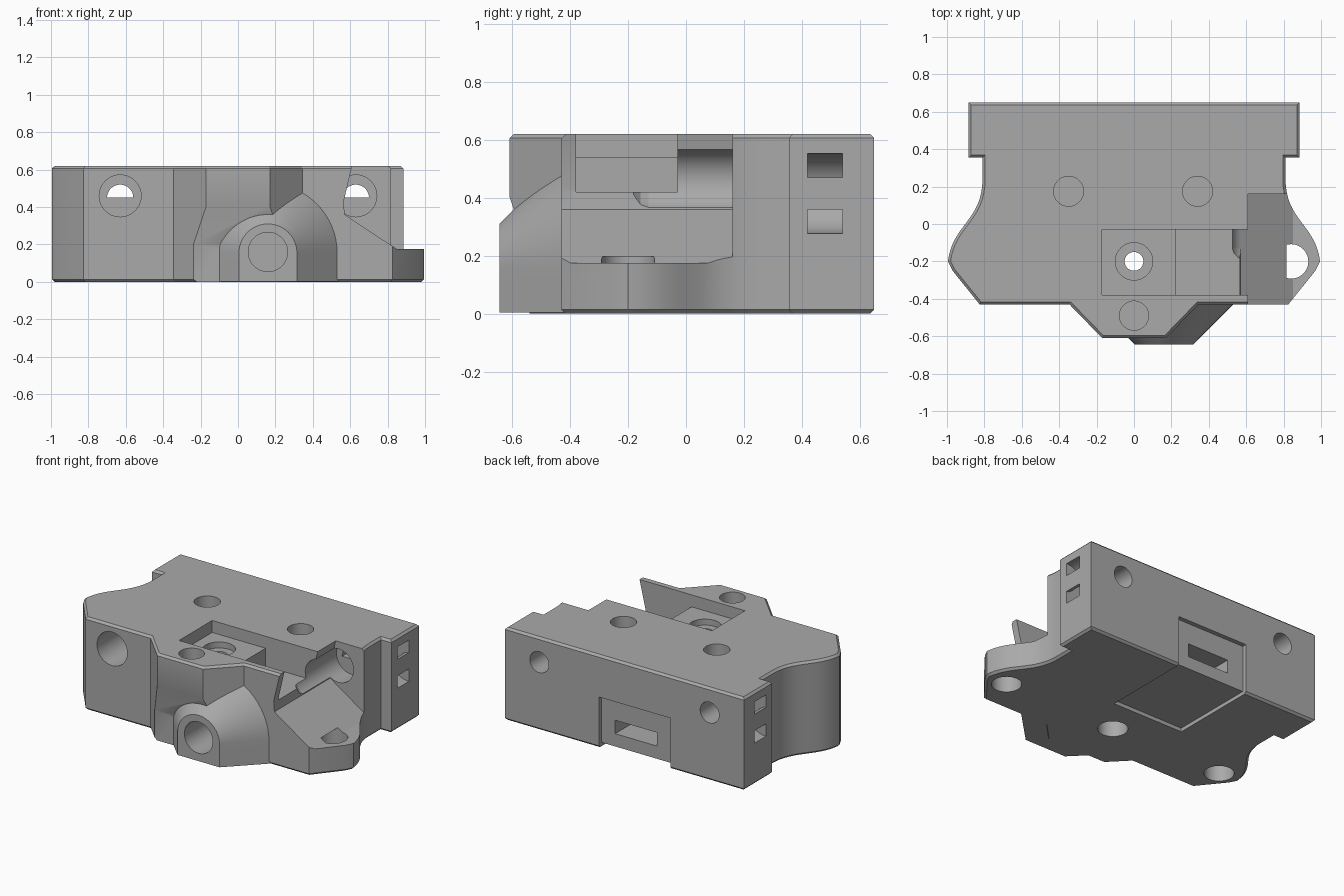
import bpy, bmesh
from math import sin, cos, pi
from mathutils import Vector

if "Cube" in bpy.data.objects:
    bpy.data.objects.remove(bpy.data.objects["Cube"], do_unlink=True)

grey = bpy.data.materials.new("mid grey")
grey.use_nodes = True
grey.diffuse_color = (0.4, 0.4, 0.4, 1)
grey.node_tree.nodes["Principled BSDF"].inputs["Base Color"].default_value = (0.4, 0.4, 0.4, 1)


def place(axis, a, b, h):
    return {"z": (a, b, h), "y": (a, h, b), "x": (h, a, b)}[axis]


def loft(name, axis, lower, lo, upper, hi, bevel=0):
    """Solid between two matching outlines lying across an axis."""
    bm = bmesh.new()
    first = [bm.verts.new(place(axis, a, b, lo)) for a, b in lower]
    last = [bm.verts.new(place(axis, a, b, hi)) for a, b in upper]
    caps = [bm.faces.new(first), bm.faces.new(last)]
    n = len(first)
    for i in range(n):
        j = (i + 1) % n
        bm.faces.new((first[i], first[j], last[j], last[i]))
    bmesh.ops.recalc_face_normals(bm, faces=bm.faces)
    if bevel:
        edges = list({e for f in caps for e in f.edges})
        bmesh.ops.bevel(bm, geom=edges, offset=bevel, segments=1, affect="EDGES")
    mesh = bpy.data.meshes.new(name)
    bm.to_mesh(mesh)
    bm.free()
    mesh.materials.append(grey)
    obj = bpy.data.objects.new(name, mesh)
    bpy.context.collection.objects.link(obj)
    return obj


def prism(name, axis, pts, lo, hi, bevel=0):
    return loft(name, axis, pts, lo, pts, hi, bevel)


def box(name, x, y, z):
    return prism(name, "z", [(x[0], y[0]), (x[1], y[0]), (x[1], y[1]), (x[0], y[1])], *z)


def arc(a, b, r, start=0, end=2 * pi, n=48):
    full = end - start > 6.2
    steps = n if full else n + 1
    return [(a + r * cos(start + (end - start) * i / n),
             b + r * sin(start + (end - start) * i / n)) for i in range(steps)]


def bore(axis, a, b, r, lo, hi):
    return prism("bore", axis, arc(a, b, r), lo, hi)


def combine(target, tool, operation="DIFFERENCE"):
    mod = target.modifiers.new("join", "BOOLEAN")
    mod.operation, mod.solver, mod.object = operation, "EXACT", tool
    bpy.context.view_layer.objects.active = target
    bpy.ops.object.modifier_apply(modifier=mod.name)
    bpy.data.objects.remove(tool, do_unlink=True)


# Body outline with curved flanks, mirrored about the centre
flank = []
p0, p1, p2, p3 = [Vector(p) for p in ((0.81, 0.24), (0.81, 0.02), (0.97, 0.0), (0.995, -0.2))]
for i in range(17):
    t = i / 16
    flank.append(tuple(p0 * (1 - t) ** 3 + p1 * 3 * t * (1 - t) ** 2
                       + p2 * 3 * t * t * (1 - t) + p3 * t ** 3))
half = [(0.885, 0.65), (0.885, 0.355), (0.81, 0.355)] + flank
half += [(0.97, -0.25), (0.825, -0.43), (0.345, -0.43), (0.17, -0.61)]
outline = half + [(-x, y) for x, y in reversed(half)]
body = prism("carriage_body", "z", outline, 0, 0.62, 0.014)

# Sloped relief under the front nose
combine(body, prism("nose_relief", "x", [(-0.612, 0.41), (-0.54, 0.2), (-0.54, -0.1),
                                         (-0.8, -0.1), (-0.8, 0.41)], -0.5, 0.5))


# Flared boss with an arched top
def arch(r):
    return [(0.16 + r, 0.003)] + arc(0.16, 0.155, r, 0, pi, 32) + [(0.16 - r, 0.003)]


combine(body, loft("flared_boss", "y", arch(0.155), -0.645, arch(0.385), -0.415), "UNION")
combine(body, bore("y", 0.16, 0.16, 0.105, -0.8, -0.33))

# Sloped ramp cut into the left lobe
combine(body, prism("ramp_cut", "y", [(0.61, 0.8), (0.61, 0.62), (0.565, 0.43), (0.57, 0.36),
                                      (0.85, 0.175), (1.2, 0.175), (1.2, 0.8)], -0.6, 0.16))

# Stepped pocket behind the thin front wall
combine(body, box("shallow_pocket", (-0.17, 0.3), (-0.38, -0.03), (0.54, 0.8)))
combine(body, box("deep_pocket", (0.225, 0.75), (-0.38, -0.03), (0.42, 0.8)))

# Long screw bores, half closed in the middle
for x, front in ((-0.63, -0.6), (0.63, -0.13)):
    combine(body, bore("y", x, 0.46, 0.112, front, 0.3))
    combine(body, prism("half_bore", "y", arc(x, 0.45, 0.07, 0, pi, 24), 0.28, 0.4))
    combine(body, bore("y", x, 0.455, 0.07, 0.36, 0.8))
# Rounded end of the open bore
rounded = [arc(0.63, 0.46, 0.112 * sin(t * pi / 8)) for t in (1, 2, 3, 4)]
for i in range(3):
    y0, y1 = [-0.129 - 0.075 * cos(t * pi / 8) for t in (i + 1, i + 2)]
    combine(body, loft("bore_end", "y", rounded[i], y0, rounded[i + 1], y1 + 0.001))

# Vertical holes in the top
for x, y, r, floor in ((-0.35, 0.175, 0.08, 0.4), (0.34, 0.175, 0.08, 0.4),
                       (0, -0.49, 0.078, 0.42), (0, -0.2, 0.1, 0.5)):
    combine(body, bore("z", x, y, r, floor, 0.8))
combine(body, bore("z", 0, -0.2, 0.05, -0.1, 0.7))

# Blind holes in the underside
for x in (-0.84, 0, 0.84):
    combine(body, bore("z", x, -0.2, 0.092, -0.1, 0.198))

# Curved strap channels in both sides
for side in (-1, 1):
    ring = prism("strap_channel", "y", arc(side * 0.885, 0.415, 0.138), 0.42, 0.54)
    combine(ring, bore("y", side * 0.885, 0.415, 0.055, 0.3, 0.7))
    combine(body, ring)

# Recessed panel wrapping the back and underside, with a slot
combine(body, box("back_recess", (-0.34, 0.19), (0.62, 0.8), (-0.1, 0.34)))
combine(body, box("bottom_recess", (-0.34, 0.19), (0.04, 0.8), (-0.1, 0.025)))
combine(body, box("panel_slot", (-0.22, 0.09), (0.45, 0.8), (0.11, 0.2)))

bpy.ops.object.select_all(action="DESELECT")
body.select_set(True)
bpy.context.view_layer.objects.active = body
bpy.ops.object.shade_smooth_by_angle(angle=0.45)
